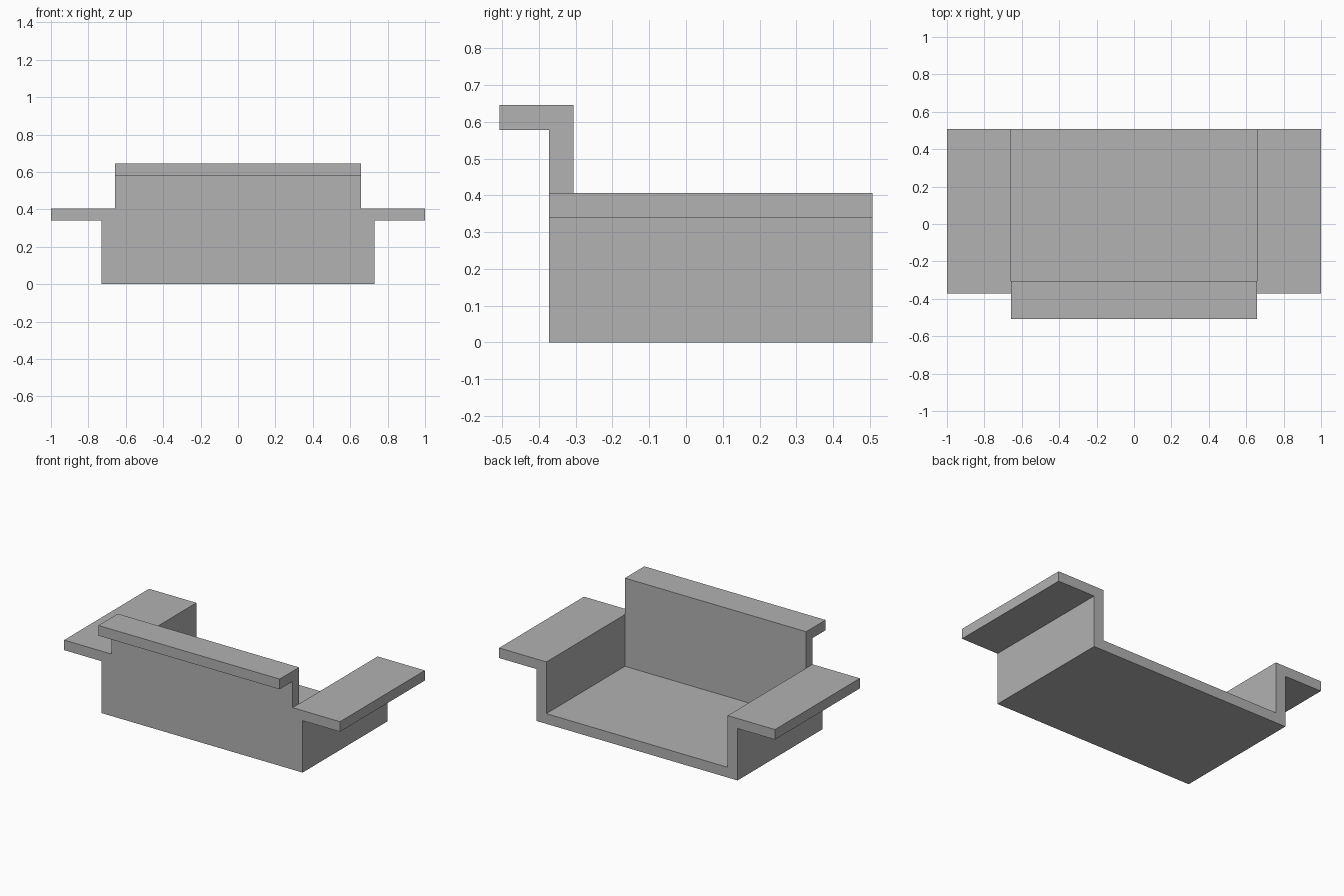
import bpy
import bmesh
from mathutils import Vector

cube = bpy.data.objects.get("Cube")
if cube:
    bpy.data.objects.remove(cube, do_unlink=True)

grey = bpy.data.materials.new("plain_grey")
grey.use_nodes = True
colour = (0.445, 0.445, 0.445, 1)
grey.diffuse_color = colour
grey.node_tree.nodes["Principled BSDF"].inputs["Base Color"].default_value = colour


def extrude_profile(name, points, offset):
    """Turn a closed flat outline into a solid by sweeping it along offset."""
    bm = bmesh.new()
    face = bm.faces.new([bm.verts.new(p) for p in points])
    result = bmesh.ops.extrude_face_region(bm, geom=[face], use_keep_orig=True)
    moved = [v for v in result["geom"] if isinstance(v, bmesh.types.BMVert)]
    bmesh.ops.translate(bm, verts=moved, vec=Vector(offset))
    bmesh.ops.recalc_face_normals(bm, faces=bm.faces)
    mesh = bpy.data.meshes.new(name)
    bm.to_mesh(mesh)
    bm.free()
    mesh.materials.append(grey)
    obj = bpy.data.objects.new(name, mesh)
    bpy.context.collection.objects.link(obj)
    return obj


# Main dimensions
front, back = -0.372, 0.507
wall_back = -0.306
inner, outer, tip = 0.657, 0.729, 1.0
floor_top, wing_low, wing_top = 0.067, 0.34, 0.406
lip_front, lip_low, lip_top = -0.507, 0.578, 0.645

# Tray: floor, two side walls and two outward wings in one section
half = [(outer, 0), (outer, wing_low), (tip, wing_low),
        (tip, wing_top), (inner, wing_top), (inner, floor_top)]
section = half + [(-x, z) for x, z in reversed(half)]
extrude_profile("tray", [(x, front, z) for x, z in section],
                (0, back - front, 0))

# Front wall with its forward lip, standing between the side walls
wall = [(front, floor_top), (wall_back, floor_top), (wall_back, lip_top),
        (lip_front, lip_top), (lip_front, lip_low), (front, lip_low)]
extrude_profile("front_wall", [(-inner, y, z) for y, z in wall],
                (2 * inner, 0, 0))
